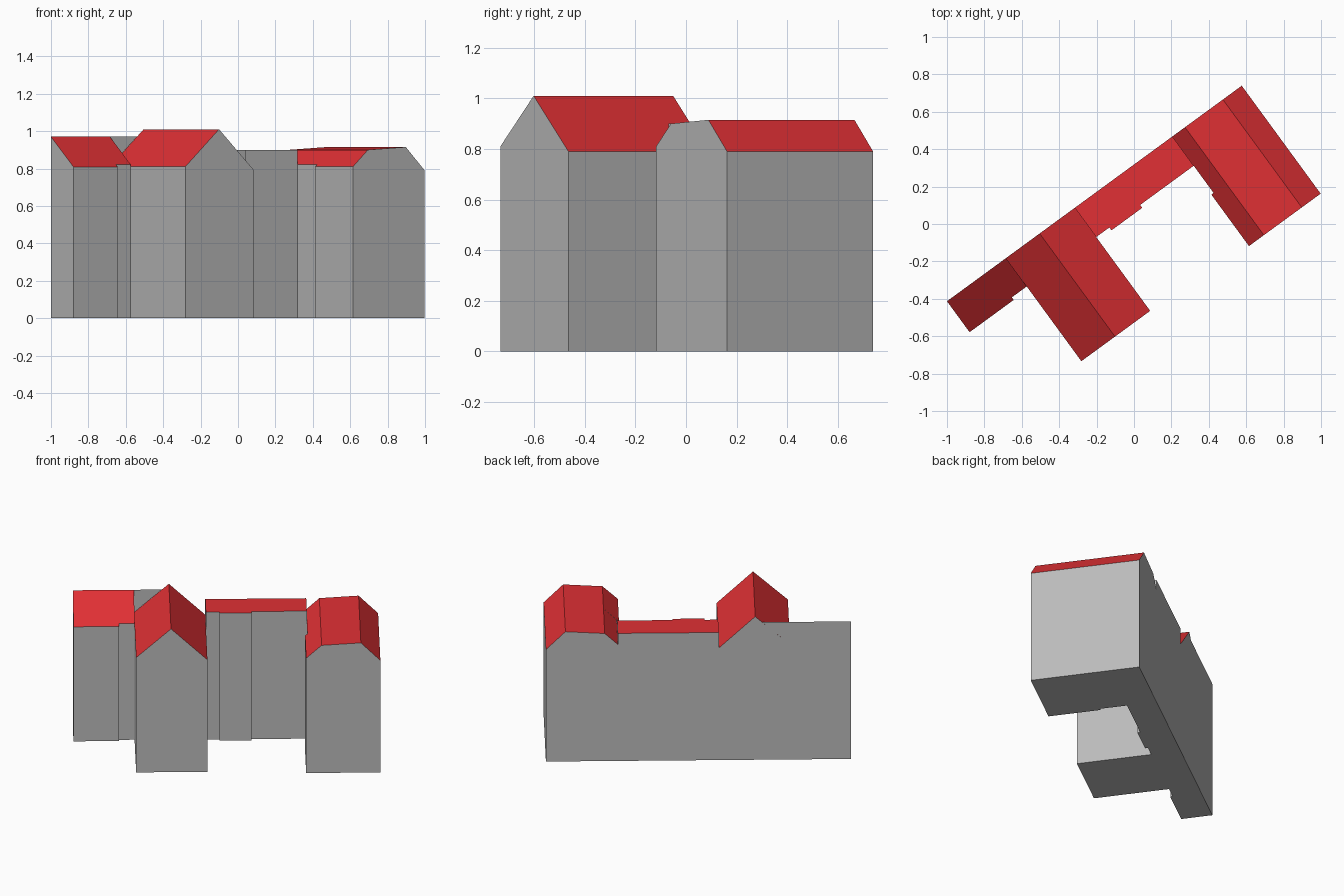
import bpy, bmesh
from mathutils import Vector

if "Cube" in bpy.data.objects:
    bpy.data.objects.remove(bpy.data.objects["Cube"])

# Building axes: U runs along the back wall, V runs out towards the front
ORIGIN = Vector((-1.0, -0.413, 0))
U = Vector((0.807, 0.590, 0))
V = Vector((0.590, -0.807, 0))

red = bpy.data.materials.new("roof_red")
red.diffuse_color = (0.75, 0.03, 0.035, 1)
red.use_nodes = True
red.node_tree.nodes["Principled BSDF"].inputs["Base Color"].default_value = red.diffuse_color
grey = bpy.data.materials.new("wall_grey")
grey.diffuse_color = (0.5, 0.5, 0.5, 1)
grey.use_nodes = True
grey.node_tree.nodes["Principled BSDF"].inputs["Base Color"].default_value = grey.diffuse_color


def place(u, v, z):
    return ORIGIN + U * u + V * v + Vector((0, 0, z))


def prism(name, rings):
    """Solid between two matching rings of (u, v, z); upward faces are red."""
    bm = bmesh.new()
    a, b = [[bm.verts.new(place(*p)) for p in ring] for ring in rings]
    n = len(a)
    bm.faces.new(a)
    bm.faces.new(b)
    for i in range(n):
        j = (i + 1) % n
        bm.faces.new((a[i], a[j], b[j], b[i]))
    bmesh.ops.recalc_face_normals(bm, faces=bm.faces)
    bm.normal_update()
    for f in bm.faces:
        f.material_index = int(f.normal.z > 0.1)
    finish(name, bm)


def finish(name, bm):
    mesh = bpy.data.meshes.new(name)
    bm.to_mesh(mesh)
    bm.free()
    mesh.materials.append(grey)
    mesh.materials.append(red)
    bpy.context.collection.objects.link(bpy.data.objects.new(name, mesh))


def along_v(name, profile, v0, v1):
    prism(name, [[(u, v, z) for u, z in profile] for v in (v0, v1)])


def along_u(name, profile, u0, u1):
    prism(name, [[(u, v, z) for v, z in profile] for u in (u0, u1)])


# Left wing with a pitched roof
along_v("left_wing", [(0.391, 0), (0.391, 0.81), (0.614, 1.01),
                      (0.847, 0.79), (0.847, 0)], 0, 0.683)

# Right wing with a flattened roof, its front part slightly wider
top = [(1.577, 0.90), (1.828, 0.915), (1.953, 0.79), (1.953, 0)]
along_v("right_wing_rear", [(1.493, 0), (1.493, 0.822)] + top, 0, 0.374)
along_v("right_wing_front", [(1.478, 0), (1.478, 0.81)] + top, 0.374, 0.715)

# Lean-to at the left end, with a small setback beside the wing
along_u("lean_to", [(0, 0), (0, 0.97), (0.205, 0.808), (0.205, 0)], 0, 0.292)
along_u("lean_to_setback", [(0, 0), (0, 0.97), (0.188, 0.821), (0.188, 0)],
        0.292, 0.391)

# Back wall of the lean-to running up to the left wing's roof slope
bm = bmesh.new()
bm.faces.new([bm.verts.new(place(*p)) for p in
              [(0.391, 0, 0.81), (0.569, 0, 0.97), (0.391, 0, 0.97)]])
finish("back_parapet", bm)

# Flat-roofed link between the wings, with a shallow bay
plan = [(0.847, 0), (1.493, 0), (1.493, 0.194), (1.138, 0.194),
        (1.138, 0.213), (0.934, 0.213), (0.934, 0.194), (0.847, 0.194)]
prism("link_block", [[(u, v, z) for u, v in plan] for z in (0, 0.90)])
